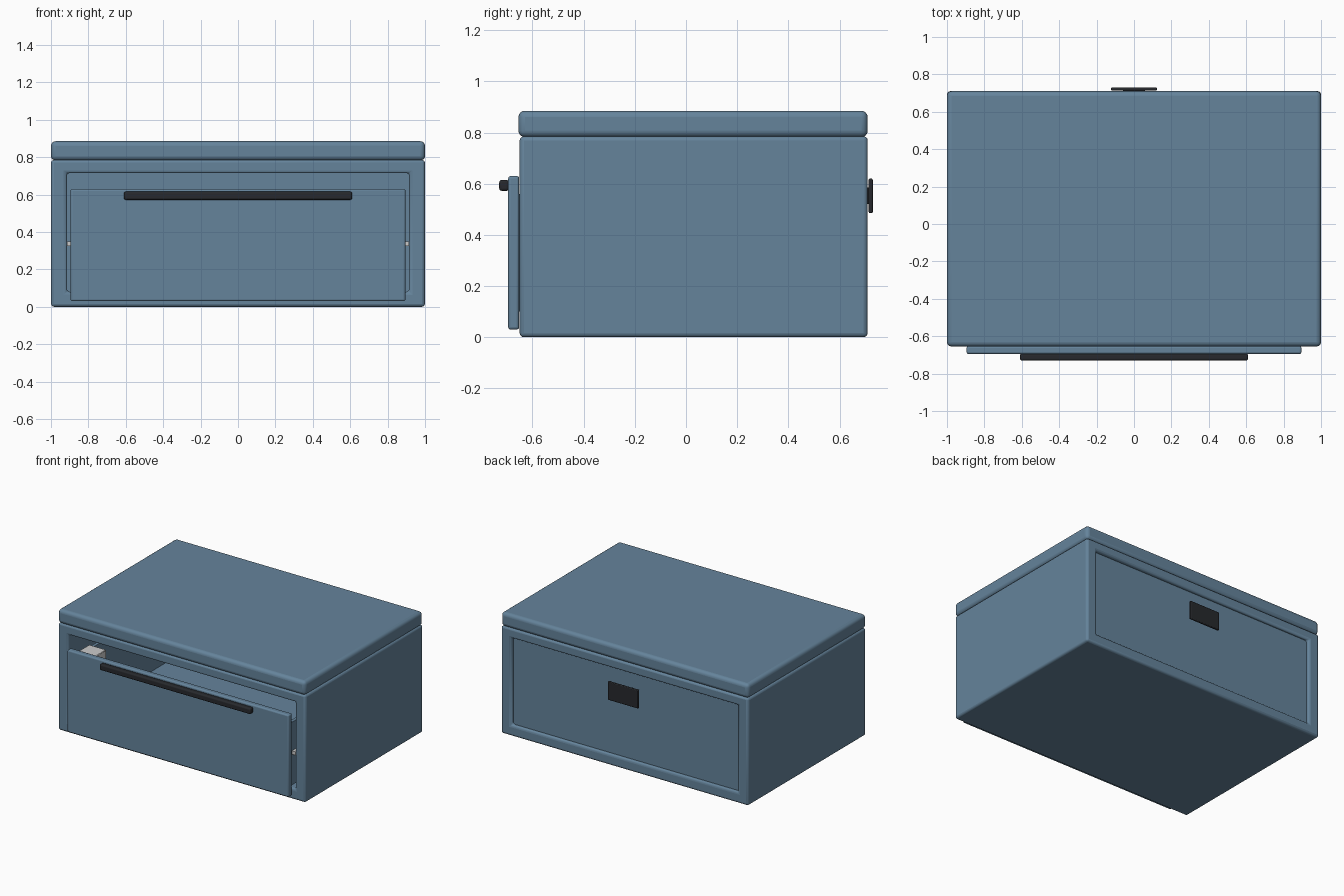
import bpy, bmesh, math

if "Cube" in bpy.data.objects:
    bpy.data.objects.remove(bpy.data.objects["Cube"])


def material(name, rgb):
    m = bpy.data.materials.new(name)
    m.diffuse_color = (*rgb, 1)
    m.use_nodes = True
    m.node_tree.nodes["Principled BSDF"].inputs["Base Color"].default_value = m.diffuse_color
    return m


BLUE = material("blue_paint", (0.13, 0.23, 0.33))
DARK = material("dark_plastic", (0.02, 0.022, 0.026))


def finish(name, bm, mat=None, bevel=0.0, segments=3):
    bmesh.ops.recalc_face_normals(bm, faces=bm.faces)
    me = bpy.data.meshes.new(name)
    bm.to_mesh(me)
    bm.free()
    ob = bpy.data.objects.new(name, me)
    bpy.context.collection.objects.link(ob)
    if mat:
        me.materials.append(mat)
    if bevel:
        mod = ob.modifiers.new("rounded_edges", 'BEVEL')
        mod.width = bevel
        mod.segments = segments
        mod.limit_method = 'ANGLE'
    bpy.ops.object.select_all(action='DESELECT')
    ob.select_set(True)
    bpy.context.view_layer.objects.active = ob
    bpy.ops.object.shade_smooth_by_angle(angle=math.radians(35))
    return ob


def box(name, x, y, z, mat=None, bevel=0.0, segments=3):
    bm = bmesh.new()
    bmesh.ops.create_cube(bm, size=1)
    for v in bm.verts:
        v.co = [(lo + hi) / 2 + c * (hi - lo)
                for c, (lo, hi) in zip(v.co, (x, y, z))]
    return finish(name, bm, mat, bevel, segments)


def frame(name, outer, inner, y, mat, bevel):
    """Rectangular tube running along y; rectangles are (x0, x1, z0, z1)."""
    bm = bmesh.new()
    rings = []
    for yy in y:
        for x0, x1, z0, z1 in (outer, inner):
            rings.append([bm.verts.new((px, yy, pz)) for px, pz in
                          ((x0, z0), (x1, z0), (x1, z1), (x0, z1))])
    for a, b in ((0, 1), (1, 3), (3, 2), (2, 0)):
        for i in range(4):
            j = (i + 1) % 4
            bm.faces.new((rings[a][i], rings[a][j], rings[b][j], rings[b][i]))
    return finish(name, bm, mat, bevel)


# Cabinet carcass, inset back panel and lid
frame("cabinet_shell", (-1, 1, 0, 0.785), (-0.915, 0.915, 0.08, 0.715),
      (-0.65, 0.71), BLUE, 0.016)
box("back_panel", (-0.925, 0.925), (0.655, 0.685), (0.07, 0.725), BLUE)
box("cabinet_lid", (-1, 1), (-0.655, 0.71), (0.782, 0.885), BLUE, 0.025, 4)

# Slightly open drawer: front, floor and walls
box("drawer_front", (-0.895, 0.895), (-0.695, -0.652), (0.03, 0.63), BLUE, 0.01)
box("drawer_floor", (-0.885, 0.885), (-0.66, 0.6), (0.1, 0.125), BLUE)
box("drawer_back", (-0.885, 0.885), (0.58, 0.605), (0.1, 0.56), BLUE)

# Drawer sides and metal runners
for side, s in (("left", -1), ("right", 1)):
    box("drawer_side_" + side, sorted((s * 0.865, s * 0.888)),
        (-0.66, 0.605), (0.1, 0.56), BLUE)
    box("drawer_runner_" + side, sorted((s * 0.888, s * 0.915)),
        (-0.645, 0.6), (0.325, 0.35))

# Small block kept inside the drawer
box("inner_block", (-0.86, -0.72), (-0.61, -0.49), (0.125, 0.6), None, 0.004, 1)

# Front handle bar and rear plate
box("drawer_handle", (-0.61, 0.61), (-0.73, -0.692), (0.572, 0.615), DARK, 0.01)
box("rear_plate", (-0.123, 0.123), (0.714, 0.73), (0.485, 0.62), DARK, 0.005, 2)
box("rear_plate_mount", (-0.06, 0.06), (0.68, 0.716), (0.52, 0.585), DARK)
